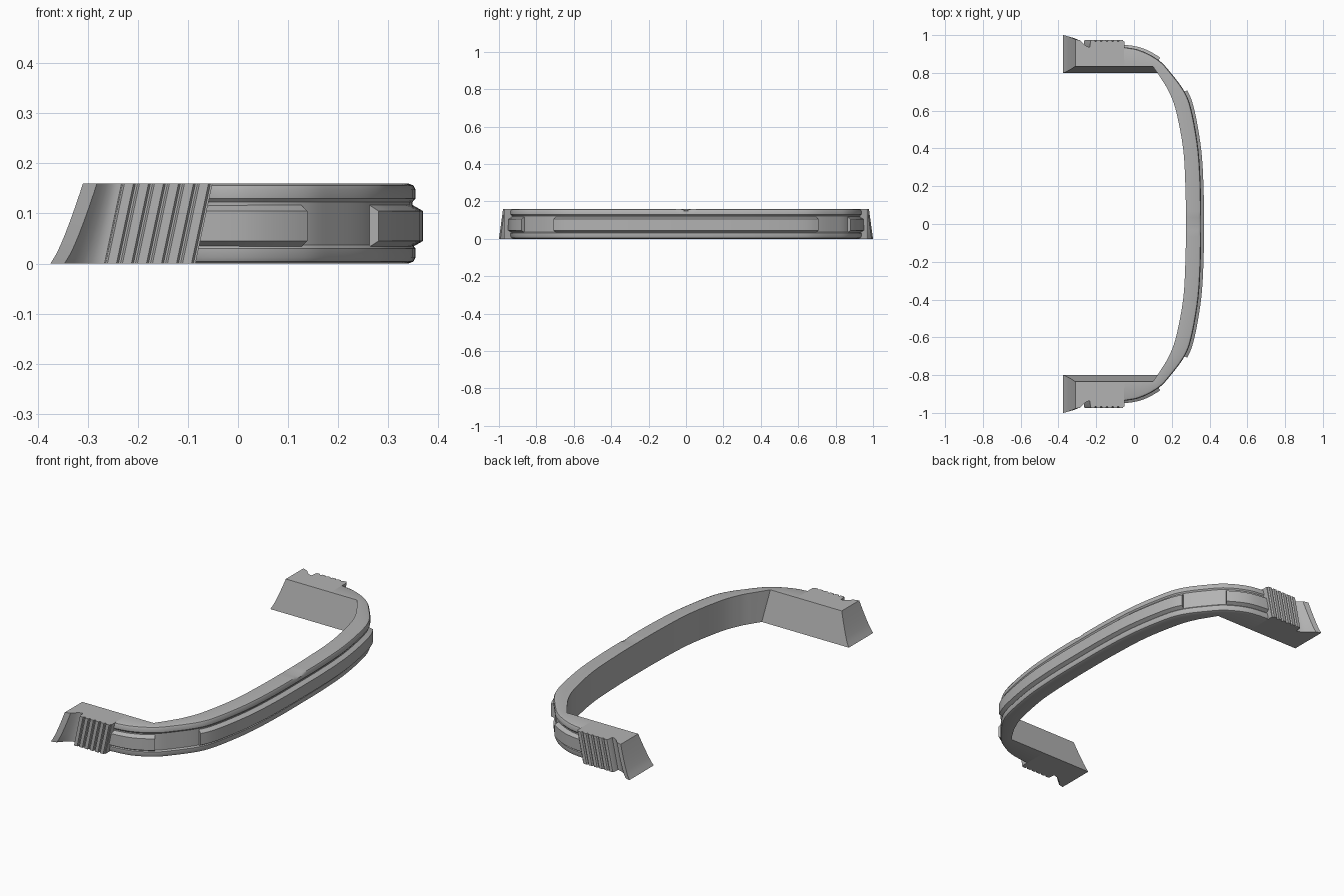
import bpy, bmesh
from mathutils import Vector

HEIGHT = 0.16
SHEAR = 0.034      # forward lean of the ribbed pads over the full height
STEPS = 6          # samples per path segment

if "Cube" in bpy.data.objects:
    bpy.data.objects.remove(bpy.data.objects["Cube"])

grey = bpy.data.materials.new("plain grey")
grey.use_nodes = True
colour = (0.45, 0.45, 0.45, 1)
grey.diffuse_color = colour
grey.node_tree.nodes["Principled BSDF"].inputs["Base Color"].default_value = colour


def spline(points, first=None):
    """Smooth curve through the points, sampled evenly per segment."""
    p = [Vector(q) for q in points]
    p = [Vector(first) if first else p[0]] + p + [p[-1]]
    out = []
    for i in range(1, len(p) - 2):
        a, b, c, d = p[i - 1:i + 3]
        for k in range(STEPS):
            t = k / STEPS
            out.append(0.5 * (2 * b + (c - a) * t + (2 * a - 5 * b + 4 * c - d) * t**2
                              + (3 * b - a - 3 * c + d) * t**3))
    return out + [p[-2]]


def loft(name, rings, cap_start=True, cap_end=True):
    """Skin closed rings and mirror the result to the other side."""
    bm = bmesh.new()
    loops = [[bm.verts.new(v) for v in ring] for ring in rings]
    n = len(loops[0])
    for r, s in zip(loops, loops[1:]):
        for j in range(n):
            k = (j + 1) % n
            bm.faces.new((r[j], r[k], s[k], s[j]))
    if cap_start:
        bm.faces.new(loops[0][::-1])
    if cap_end:
        bm.faces.new(loops[-1])
    bmesh.ops.recalc_face_normals(bm, faces=bm.faces)
    mesh = bpy.data.meshes.new(name)
    bm.to_mesh(mesh)
    bm.free()
    mesh.materials.append(grey)
    obj = bpy.data.objects.new(name, mesh)
    bpy.context.collection.objects.link(obj)
    for other in bpy.context.selected_objects:
        other.select_set(False)
    obj.select_set(True)
    bpy.context.view_layer.objects.active = obj
    bpy.ops.object.shade_smooth_by_angle(angle=0.6)
    mirror = obj.modifiers.new("other side", "MIRROR")
    mirror.use_axis = (False, True, False)
    mirror.merge_threshold = 0.0005
    return obj


# Plan curves of one half, from the centre out to the ribbed pad
outer = spline([(0.355, 0), (0.353, 0.2), (0.34, 0.4), (0.305, 0.6), (0.268, 0.7),
                (0.195, 0.8), (0.13, 0.868), (0.03, 0.92), (-0.085, 0.937)],
               first=(0.353, -0.2))
bow = [(0.275, 0), (0.272, 0.2), (0.26, 0.4), (0.222, 0.6), (0.185, 0.7), (0.15, 0.76)]


def inner_curve(corner_x, wall_y):
    corner = (corner_x, wall_y)
    curve = spline(bow + [corner], first=(0.272, -0.2))
    return curve + spline([corner, (0.02, wall_y), (-0.085, wall_y)])[1:]


inner_low = inner_curve(0.125, 0.80)
inner_high = inner_curve(0.10, 0.835)

normals = []
for i in range(len(outer)):
    t = outer[min(i + 1, len(outer) - 1)] - outer[max(i - 1, 0)]
    normals.append(Vector((t.y, -t.x)).normalized())
normals[0] = Vector((1, 0))

# Bumper bar: rounded lips above and below a shallow recess (inset, height)
lip = [(0.014, 0), (0.004, 0.004), (0, 0.012), (0, 0.03), (0.006, 0.037)]
section = lip + [(d, HEIGHT - z) for d, z in reversed(lip)]
rings = []
for i, (o, n) in enumerate(zip(outer, normals)):
    ring = [(*inner_low[i], 0)]
    ring += [(*(o - n * d), z) for d, z in section]
    ring.append((*inner_high[i], HEIGHT))
    if i == 0:   # small notch in the top edge at the centre
        ring[-3:-1] = [(x, y, z - 0.008) for x, y, z in ring[-3:-1]]
    lean = max(0, (i - 7 * STEPS) / STEPS) * SHEAR / HEIGHT
    rings.append([(x + lean * z, y, z) for x, y, z in ring])
loft("bumper_bar", rings, cap_start=False)

# Raised rub strips following the bar
strip = [(0.008, 0.032), (-0.015, 0.045), (-0.015, 0.105), (0.008, 0.118)]


def rub_strip(name, keep, cap_start):
    rings = [[(*(o - n * d), z) for d, z in strip]
             for o, n in zip(outer, normals) if keep(o)]
    loft(name, rings, cap_start=cap_start)


rub_strip("front_rub_strip", lambda o: o.y < 0.701, False)
rub_strip("side_rub_strip", lambda o: o.x < 0.131, True)

# End blocks: flared tip, groove and leaning ribs, stacked in height levels
rings = []
LEVELS = 8
for level in range(LEVELS + 1):
    t = level / LEVELS
    lean = SHEAR * t
    wall = 0.80 + 0.035 * t
    tip = -0.375 + 0.065 * t**0.8
    flare = 1 - 0.022 * t
    start, end = tip + 0.028, -0.276 + lean
    ring = [(tip, wall), (tip, flare)]
    for k in range(5):
        f = k / 4
        ring.append((start + (end - start) * f,
                     0.938 + (flare - 0.946) * (1 - f)**1.6))
    pad = -0.265 + lean
    ring.append((pad - 0.002, 0.938))
    for k in range(6):
        x = pad + 0.03 * k
        ring += [(x, 0.965), (x + 0.004, 0.973), (x + 0.022, 0.973), (x + 0.026, 0.965)]
    ring += [(pad + 0.18, 0.965), (pad + 0.18, wall)]
    rings.append([(x, y, HEIGHT * t) for x, y in ring])
loft("ribbed_end_block", rings)
